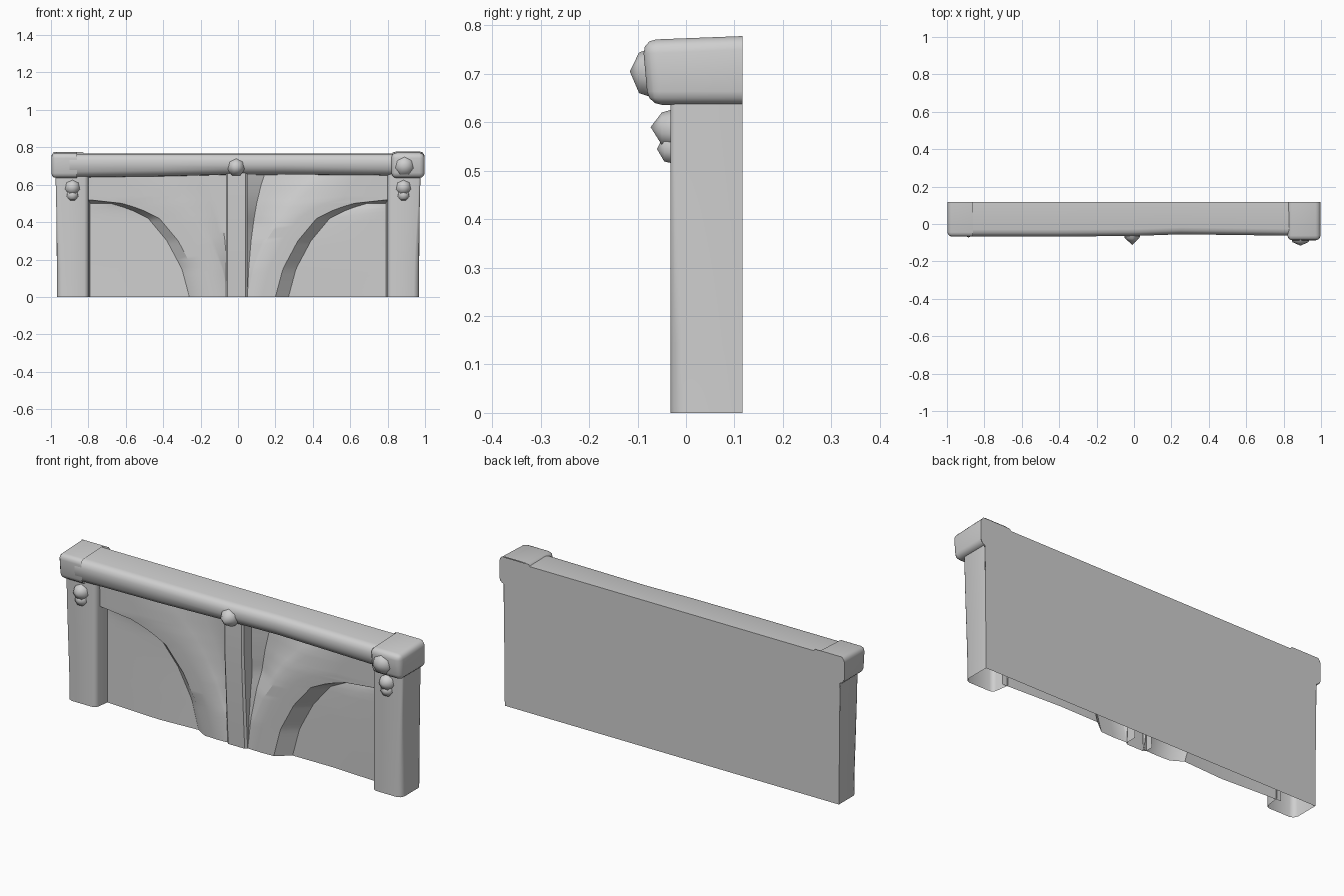
import bpy, bmesh
from mathutils import Matrix, Vector

cube = bpy.data.objects.get("Cube")
if cube:
    bpy.data.objects.remove(cube)

BACK = 0.117
stone = bpy.data.materials.new("plain grey")
stone.use_nodes = True
GREY = (0.62, 0.62, 0.62, 1)
stone.diffuse_color = GREY
stone.node_tree.nodes["Principled BSDF"].inputs["Base Color"].default_value = GREY


def finish(name, bm, angle=0.6):
    mesh = bpy.data.meshes.new(name)
    bm.to_mesh(mesh)
    bm.free()
    obj = bpy.data.objects.new(name, mesh)
    bpy.context.collection.objects.link(obj)
    mesh.materials.append(stone)
    bpy.ops.object.select_all(action='DESELECT')
    bpy.context.view_layer.objects.active = obj
    obj.select_set(True)
    bpy.ops.object.shade_smooth_by_angle(angle=angle)


def sheet(name, rows, angle=0.6):
    """Open surface through rows of points; the shell has no floor."""
    bm = bmesh.new()
    rows = [[bm.verts.new(p) for p in row] for row in rows]
    for low, high in zip(rows, rows[1:]):
        for i in range(len(low) - 1):
            bm.faces.new((low[i], low[i + 1], high[i + 1], high[i]))
    finish(name, bm, angle)


def end_block(name, side, lo, hi, bevel, round_inside):
    """Rounded block, open at the back and towards the rail."""
    bm = bmesh.new()
    bmesh.ops.create_cube(bm, size=1)
    for v in bm.verts:
        v.co = Vector([l + (c + 0.5) * (h - l) for c, l, h in zip(v.co, lo, hi)])
        if v.co.z > 0.7 and v.co.y > 0:
            v.co.z += 0.008
        if v.co.z < 0.7 and v.co.y < 0:
            v.co.y += 0.012
    inner = min(v.co.x * side for v in bm.verts) + 0.01
    edges = [e for e in bm.edges if min(v.co.y for v in e.verts) < 0
             and (round_inside or max(v.co.x * side for v in e.verts) > inner)]
    bmesh.ops.bevel(bm, geom=edges, offset=bevel, segments=3, profile=0.5, affect='EDGES')
    bm.normal_update()
    hidden = [f for f in bm.faces if f.normal.y > 0.95 or f.normal.x * side < -0.99]
    bmesh.ops.delete(bm, geom=hidden, context='FACES')
    finish(name, bm, 0.7)


def stud(name, x, y, z, radius, depth, lift=0.0):
    """Blunt pointed knob facing forward."""
    bm = bmesh.new()
    bmesh.ops.create_cone(bm, cap_ends=True, segments=7, radius1=radius,
                          radius2=radius * 0.8, depth=0.03)
    bm.normal_update()
    bmesh.ops.delete(bm, geom=[f for f in bm.faces if f.normal.z < -0.9], context='FACES')
    top = [f for f in bm.faces if f.normal.z > 0.9]
    tip = bmesh.ops.poke(bm, faces=top)["verts"][0]
    tip.co.z += depth - 0.015
    tip.co.y += lift
    turn = Matrix.Rotation(1.5708, 4, 'X')
    bmesh.ops.transform(bm, matrix=Matrix.Translation((x, y, z)) @ turn, verts=bm.verts)
    finish(name, bm, 1.2)


def along(points, z):
    """Distance from the middle of an arch edge at height z."""
    for (z0, x0), (z1, x1) in zip(points, points[1:]):
        if z <= z1:
            return x0 + (x1 - x0) * (z - z0) / (z1 - z0)
    return points[-1][1]


# Arch edges as (height, distance from the middle)
UPPER = [(0, 0.05), (0.15, 0.085), (0.3, 0.15), (0.42, 0.23), (0.5, 0.3), (0.6, 0.42), (0.66, 0.52)]
LOWER = [(0, 0.20), (0.15, 0.24), (0.3, 0.32), (0.42, 0.42), (0.47, 0.52), (0.5, 0.62), (0.52, 0.8)]


def arched_panel(name, side, hollow, slope, near, middle):
    """Half panel: sunk corner, curved brace and lower recess."""
    rows = []
    for z in [0.66 * i / 33 for i in range(34)]:
        a, b = along(UPPER, z), along(LOWER, z)
        brace = 0.01 - 0.02 * z
        sunk = brace + min(hollow, (a - 0.05) * 0.5)
        step = min(b + slope, 0.81)
        open_arch = b < 0.79
        near_y, middle_y, far_y = (near, middle, 0.052) if open_arch else (brace,) * 3
        # Recess bulge or dip fades out towards the top of the arch
        middle_y += (far_y - middle_y) * min(1, z / 0.45)
        pts = [(0.045, (sunk + brace) / 2)]
        pts += [(0.05 + (a - 0.05) * t, sunk + (brace - sunk) * max(0, t - 0.2) / 0.8)
                for t in (0.2, 0.4, 0.6, 0.8, 1)]
        pts += [((a + b) / 2, brace - 0.003), (b, brace), (step, near_y)]
        pts += [(step + (0.82 - step) * 0.4, middle_y), (0.82, far_y)]
        rows.append([(side * x, y, z) for x, y in pts][::side])
    sheet(name, rows)


arched_panel("left_arched_panel", 1, 0.08, 0.07, 0.066, 0.068)
arched_panel("right_arched_panel", -1, 0.025, 0.06, 0.046, 0.034)

# Middle upright, leaning back towards the floor
sheet("middle_post", [[(-0.065, y + 0.05, z), (-0.065, y + 0.01, z), (-0.055, y, z),
                       (0.04, y, z), (0.05, y + 0.01, z), (0.05, y + 0.07, z)]
                      for y, z in ((-0.002, 0), (-0.01, 0.13), (-0.03, 0.5), (-0.03, 0.67))])

# End posts, flaring upwards, their outer corners rounder at the floor
for side, word in ((1, "left"), (-1, "right")):
    rows = []
    for z, outer, r in ((0, 0.967, 0.028), (0.14, 0.967, 0.025), (0.5, 0.972, 0.01), (0.66, 0.976, 0.01)):
        pts = [(0.79, 0.06), (0.80, -0.012), (0.806, -0.026), (0.822, -0.032),
               (outer - r, -0.032), (outer - r * 0.3, -0.032 + r * 0.3),
               (outer, -0.032 + r), (outer, BACK)]
        rows.append([(side * x, y, z) for x, y in pts][::side])
    sheet(word + "_post", rows, 0.9)
    stud(word + "_post_stud", side * 0.885, -0.035, 0.585, 0.044, 0.038, 0.005)
    stud(word + "_lower_stud", side * 0.885, -0.03, 0.545, 0.036, 0.03)

# Rounded blocks above the posts
end_block("left_end_block", 1, (0.82, -0.09, 0.636), (0.998, BACK, 0.77), 0.028, True)
end_block("right_end_block", -1, (-0.998, -0.07, 0.636), (-0.86, BACK, 0.768), 0.026, False)

# Top rail with a rounded front, slightly slimmer past the middle
profile = [(BACK, 0.766), (-0.03, 0.765), (-0.048, 0.76), (-0.06, 0.749), (-0.067, 0.73), (-0.067, 0.705),
           (-0.06, 0.68), (-0.045, 0.66), (-0.02, 0.65), (0.06, 0.647)]
sheet("top_rail", [[(x, y + (slim if y < 0.1 else 0), z - (drop if z < 0.7 else 0)) for y, z in profile]
                   for x, slim, drop in ((-0.9, 0, 0.011), (-0.4, 0, 0.004), (0, 0.003, -0.006),
                                         (0.25, 0.012, -0.006), (0.86, 0.004, 0))], 0.7)

# Flat back, wider behind the end blocks
bm = bmesh.new()
half = [(0.967, 0), (0.973, 0.636), (0.985, 0.64), (0.998, 0.66), (0.998, 0.755),
        (0.985, 0.776), (0.83, 0.776), (0.82, 0.766)]
outline = half + [(-x, z) for x, z in reversed(half)]
face = bm.faces.new([bm.verts.new((x, BACK, z)) for x, z in outline])
face.normal_update()
if face.normal.y < 0:
    face.normal_flip()
finish("back_panel", bm)

# Knobs on the rail
stud("middle_rail_stud", -0.01, -0.06, 0.695, 0.05, 0.052)
stud("left_block_stud", 0.89, -0.082, 0.70, 0.055, 0.034, 0.005)
